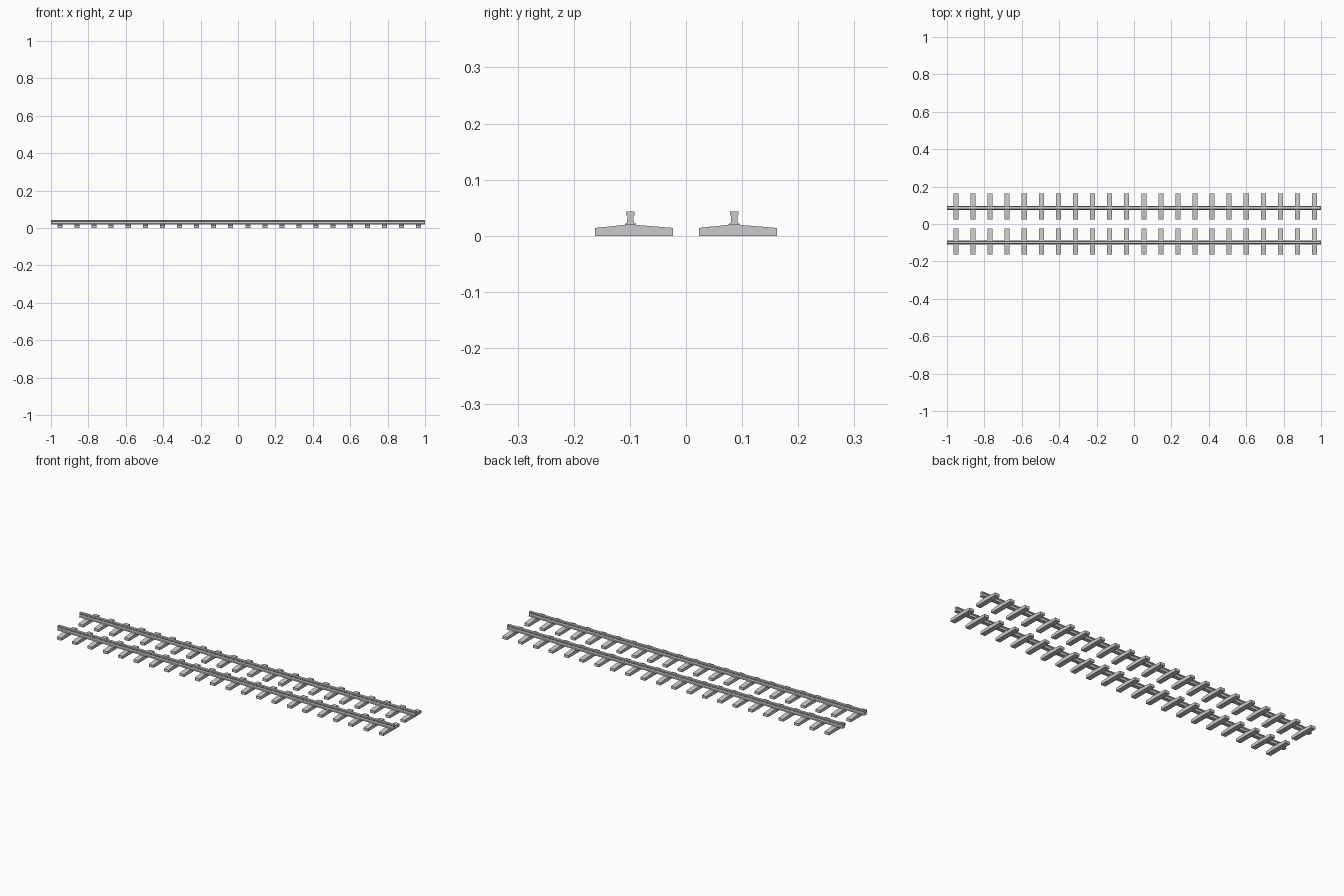
import bpy, bmesh

if "Cube" in bpy.data.objects:
    bpy.data.objects.remove(bpy.data.objects["Cube"])


def extrude_profile(name, profile, x_ranges):
    """Extrude a closed (y, z) profile along x for every (x0, x1) range."""
    bm = bmesh.new()
    for x0, x1 in x_ranges:
        a = [bm.verts.new((x0, y, z)) for y, z in profile]
        b = [bm.verts.new((x1, y, z)) for y, z in profile]
        bm.faces.new(a)
        bm.faces.new(b[::-1])
        n = len(profile)
        for i in range(n):
            j = (i + 1) % n
            bm.faces.new((a[i], b[i], b[j], a[j]))
    bmesh.ops.recalc_face_normals(bm, faces=bm.faces[:])
    mesh = bpy.data.meshes.new(name)
    bm.to_mesh(mesh)
    bm.free()
    obj = bpy.data.objects.new(name, mesh)
    bpy.context.collection.objects.link(obj)
    return obj


# Rail half section: foot, web and head, as (half width, z)
HALF_RAIL = [(0.0100, 0.0195), (0.0100, 0.0212), (0.0060, 0.0235),
             (0.0055, 0.0350), (0.0075, 0.0375), (0.0075, 0.0425),
             (0.0065, 0.0435)]

# Sleeper block: offsets from the rail axis, highest under the rail
SLEEPER = [(-0.0630, 0.0), (0.0760, 0.0), (0.0760, 0.0140),
           (0.0150, 0.0190), (-0.0150, 0.0190), (-0.0630, 0.0140)]

COUNT, FIRST_X, STEP, HALF_W = 22, -0.952, 0.0913, 0.0135
blocks = [(FIRST_X + i * STEP - HALF_W, FIRST_X + i * STEP + HALF_W)
          for i in range(COUNT)]

# Two identical tracks side by side
for side, axis in (("front", -0.099), ("back", 0.086)):
    rail = [(axis + w, z) for w, z in HALF_RAIL]
    rail += [(axis - w, z) for w, z in reversed(HALF_RAIL)]
    extrude_profile(side + "_rail", rail, [(-1.0, 1.0)])
    extrude_profile(side + "_sleepers",
                    [(axis + y, z) for y, z in SLEEPER], blocks)
